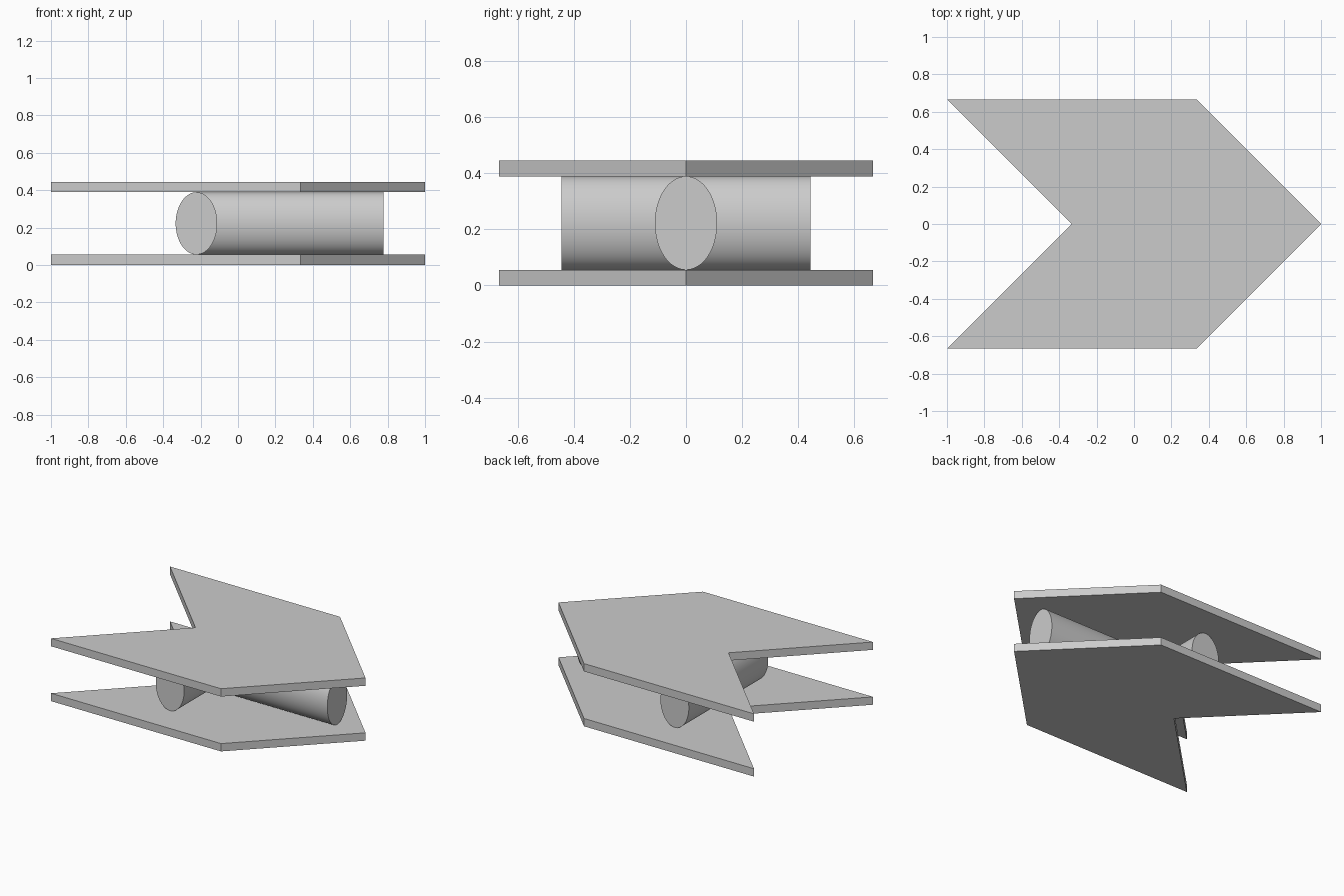
import bpy
import bmesh
from math import radians, pi
from mathutils import Matrix

cube = bpy.data.objects.get("Cube")
if cube:
    bpy.data.objects.remove(cube, do_unlink=True)

U = 1 / 9           # model unit
PLATE = U / 2       # plate thickness
MID = 2 * U         # height of the roller axes

grey = bpy.data.materials.new("plain_grey")
grey.use_nodes = True
colour = (0.6, 0.6, 0.6, 1)
grey.diffuse_color = colour
grey.node_tree.nodes["Principled BSDF"].inputs["Base Color"].default_value = colour


def finish(name, bm):
    bmesh.ops.recalc_face_normals(bm, faces=bm.faces)
    mesh = bpy.data.meshes.new(name)
    bm.to_mesh(mesh)
    bm.free()
    mesh.materials.append(grey)
    obj = bpy.data.objects.new(name, mesh)
    bpy.context.collection.objects.link(obj)
    return obj


# Chevron plate: notched tail at -x, point at +x
def chevron(name, z):
    outline = [(9, 0), (3, 6), (-9, 6), (-3, 0), (-9, -6), (3, -6)]
    bm = bmesh.new()
    face = bm.faces.new([bm.verts.new((x * U, y * U, z)) for x, y in outline])
    ext = bmesh.ops.extrude_face_region(bm, geom=[face])
    top = [v for v in ext["geom"] if isinstance(v, bmesh.types.BMVert)]
    bmesh.ops.translate(bm, verts=top, vec=(0, 0, PLATE))
    return finish(name, bm)


# Elliptical bar, taller than wide, lying along x or y
def bar(name, x, length, axis):
    bm = bmesh.new()
    place = (Matrix.Translation((x, 0, MID))
             @ Matrix.Rotation(pi / 2, 4, axis)
             @ Matrix.Diagonal((1.5 * U, U, 1, 1) if axis == "Y" else (U, 1.5 * U, 1, 1)))
    bmesh.ops.create_cone(bm, cap_ends=True, segments=64, radius1=1, radius2=1,
                          depth=length, matrix=place)
    obj = finish(name, bm)
    bpy.ops.object.select_all(action="DESELECT")
    obj.select_set(True)
    bpy.context.view_layer.objects.active = obj
    bpy.ops.object.shade_smooth_by_angle(angle=radians(30))
    return obj


chevron("bottom_plate", 0)
chevron("top_plate", 4 * U - PLATE)

# T-shaped pair of bars between the plates
bar("cross_bar", -2 * U, 8 * U, "X")
bar("long_bar", 2.5 * U, 9 * U, "Y")
